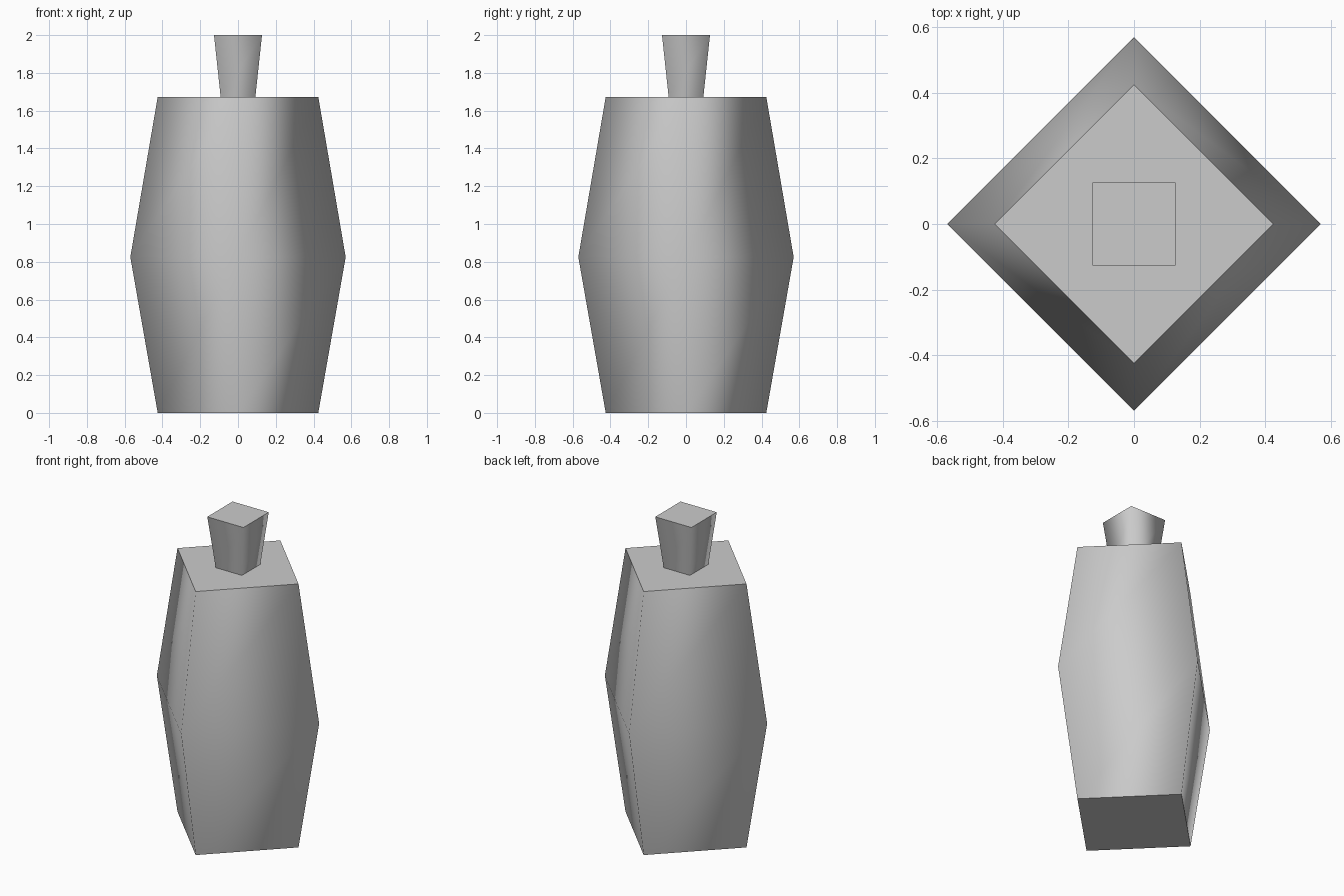
import bpy
import math

cube = bpy.data.objects.get("Cube")
if cube:
    bpy.data.objects.remove(cube, do_unlink=True)

# Single plain grey
grey = bpy.data.materials.new("plain_grey")
grey.use_nodes = True
colour = (0.6, 0.6, 0.6, 1)
grey.diffuse_color = colour
grey.node_tree.nodes["Principled BSDF"].inputs["Base Color"].default_value = colour


def four_sided(name, profile, turn):
    """Square rings of (corner radius, height), closed by flat caps."""
    verts, faces = [], []
    for radius, z in profile:
        for i in range(4):
            a = turn + i * math.pi / 2
            verts.append((radius * math.cos(a), radius * math.sin(a), z))
    for ring in range(len(profile) - 1):
        for i in range(4):
            a, b = ring * 4 + i, ring * 4 + (i + 1) % 4
            faces.append((a, b, b + 4, a + 4))
    last = len(verts) - 4
    bottom, top = (3, 2, 1, 0), tuple(range(last, last + 4))
    faces += [bottom, top]

    mesh = bpy.data.meshes.new(name)
    mesh.from_pydata(verts, [], faces)
    mesh.materials.append(grey)
    # Walls are smooth all the way round, caps are flat with crisp rims
    for face in mesh.polygons:
        face.use_smooth = len(set(face.vertices) & set(bottom)) < 4 and \
            len(set(face.vertices) & set(top)) < 4
    for edge in mesh.edges:
        ends = set(edge.vertices)
        edge.use_edge_sharp = ends <= set(bottom) or ends <= set(top)
    mesh.update()
    obj = bpy.data.objects.new(name, mesh)
    bpy.context.collection.objects.link(obj)
    return obj


# Bulging bottle body with corners on the axes
four_sided("bottle_body", [(0.425, 0), (0.57, 0.825), (0.425, 1.673)], 0)

# Flared stopper with sides along the axes
four_sided("stopper", [(0.092 * math.sqrt(2), 1.673), (0.127 * math.sqrt(2), 2)],
           math.pi / 4)
